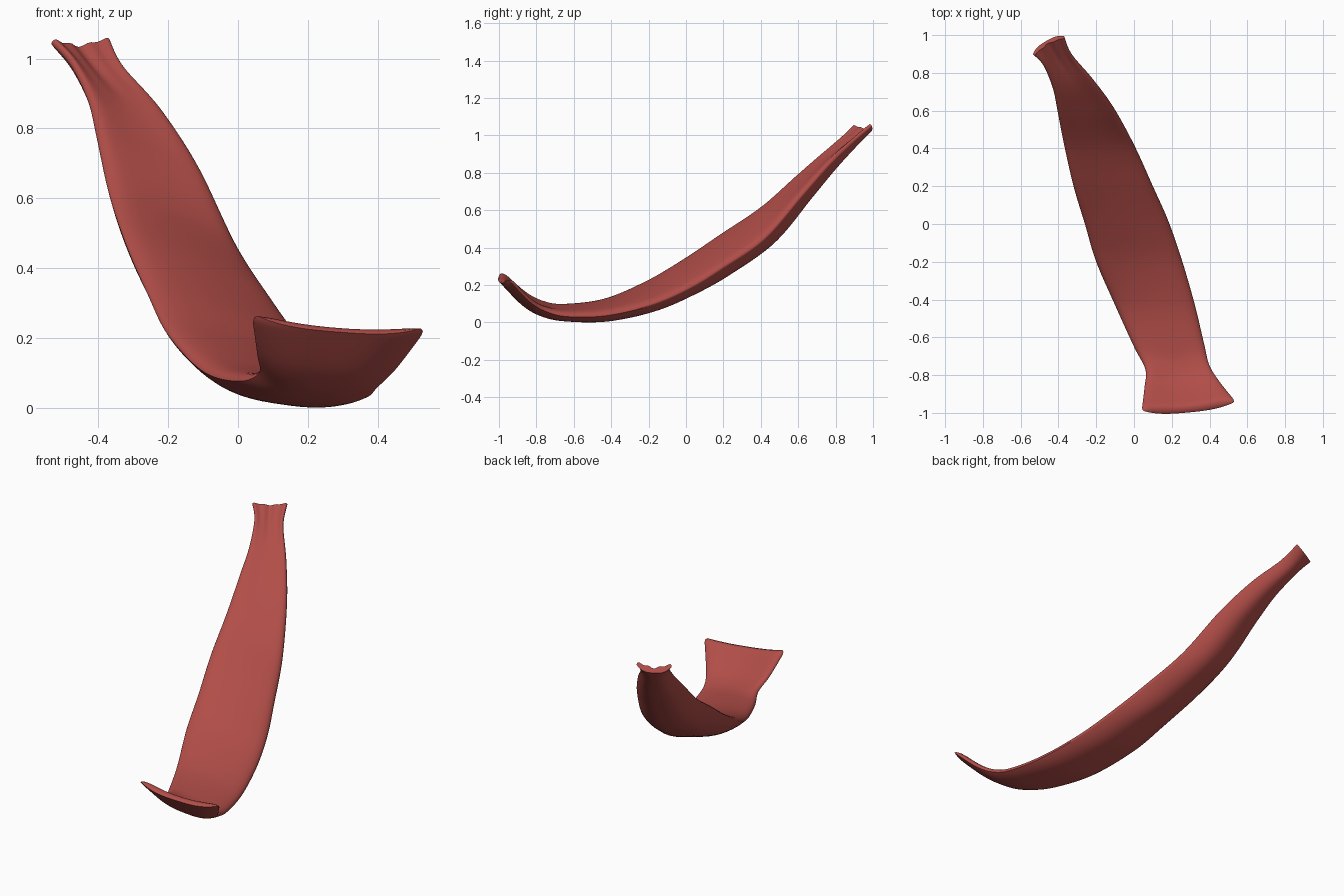
import bpy
import bmesh
import math
from mathutils import Vector

cube = bpy.data.objects.get("Cube")
if cube:
    bpy.data.objects.remove(cube)

# Stations from the narrow raised end to the flared lip:
# one rim, the opposite rim, belly depth, thickness
STATIONS = [
    ((-.535, .9, 1.04), (-.37, .995, 1.045), .04, .03),
    ((-.48, .84, .98), (-.33, .9, .965), .05, .045),
    ((-.43, .72, .875), (-.22, .77, .84), .065, .075),
    ((-.405, .6, .77), (-.11, .62, .67), .08, .1),
    ((-.37, .42, .61), (0, .42, .44), .1, .135),
    ((-.32, .2, .46), (.1, .2, .287), .105, .145),
    ((-.26, 0, .323), (.18, .02, .177), .09, .135),
    ((-.2, -.2, .203), (.25, -.18, .09), .077, .12),
    ((-.1, -.43, .1), (.32, -.42, .033), .056, .1),
    ((0, -.65, .072), (.37, -.63, .027), .042, .077),
    ((.06, -.77, .095), (.4, -.75, .055), .045, .06),
    ((.055, -.87, .15), (.455, -.84, .11), .045, .047),
    ((.04, -.993, .26), (.54, -.945, .222), .04, .035),
]
STEPS = 10       # rings per station
ACROSS = 24      # segments from rim to rim
RIM = .028       # rounding of the rims


def spline(values, s):
    """Smooth curve through the station values."""
    last = len(values) - 1
    i = min(int(s), last - 1)
    t = s - i
    a, b, c, d = (values[max(0, min(last, i + k))] for k in (-1, 0, 1, 2))
    return (b * 2 + (c - a) * t + (a * 2 - b * 5 + c * 4 - d) * t ** 2
            + (b * 3 - a - c * 3 + d) * t ** 3) * .5


def ring(s):
    """Closed section: full belly one way, shallow upper face back."""
    end = len(STATIONS) - 1
    a, b = spline(rim_a, s), spline(rim_b, s)
    lo, hi = max(0, s - .2), min(end, s + .2)
    tangent = (spline(rim_a, hi) + spline(rim_b, hi)
               - spline(rim_a, lo) - spline(rim_b, lo))
    down = (b - a).cross(tangent).normalized()
    sag, thick = spline(depth, s), spline(thickness, s)
    # the lip rounds off, the narrow end gathers into pleats
    round_off = math.sqrt(max(.05, 1 - max(0, s - end + .3) ** 2 / .09))
    spread = .92 + .08 * round_off
    pleat = .006 * max(0, 1 - s / 2)
    points = []
    for k in range(2 * ACROSS):
        u = -math.cos(math.pi * k / ACROSS)
        offset = sag * (1 - abs(u) ** 3)
        if k > ACROSS:
            upper = (sag - thick + RIM) * (1 - u * u)
            upper -= RIM * math.sqrt(1 - u ** 8)
            upper += pleat * math.cos(3 * math.pi * u) * (1 - u * u)
            offset += (upper - offset) * round_off
        points.append(a.lerp(b, (u * spread + 1) / 2) + down * offset)
    return points


rim_a = [Vector(row[0]) for row in STATIONS]
rim_b = [Vector(row[1]) for row in STATIONS]
depth = [row[2] for row in STATIONS]
thickness = [row[3] for row in STATIONS]

# Loft the curved strap
bm = bmesh.new()
count = (len(STATIONS) - 1) * STEPS
rings = [[bm.verts.new(p) for p in ring(i / STEPS)] for i in range(count + 1)]
for low, high in zip(rings, rings[1:]):
    for k in range(len(low)):
        n = (k + 1) % len(low)
        bm.faces.new((low[k], low[n], high[n], high[k]))
# Strip caps follow the curved ends
for loop in (rings[0], rings[-1]):
    for k in range(ACROSS):
        corners = [loop[k], loop[k + 1], loop[-k - 1], loop[-k]]
        bm.faces.new(list(dict.fromkeys(corners)))
bmesh.ops.recalc_face_normals(bm, faces=bm.faces)

mesh = bpy.data.meshes.new("curved_strap")
bm.to_mesh(mesh)
bm.free()
strap = bpy.data.objects.new("curved_strap", mesh)
bpy.context.collection.objects.link(strap)

# Rest on the ground
lift = min(v.co.z for v in mesh.vertices)
for v in mesh.vertices:
    v.co.z -= lift

# Single muted red
red = bpy.data.materials.new("muted_red")
red.use_nodes = True
colour = (.44, .075, .065, 1)
red.diffuse_color = colour
red.node_tree.nodes["Principled BSDF"].inputs["Base Color"].default_value = colour
mesh.materials.append(red)

bpy.ops.object.select_all(action="DESELECT")
strap.select_set(True)
bpy.context.view_layer.objects.active = strap
bpy.ops.object.shade_smooth_by_angle(angle=math.radians(60))
